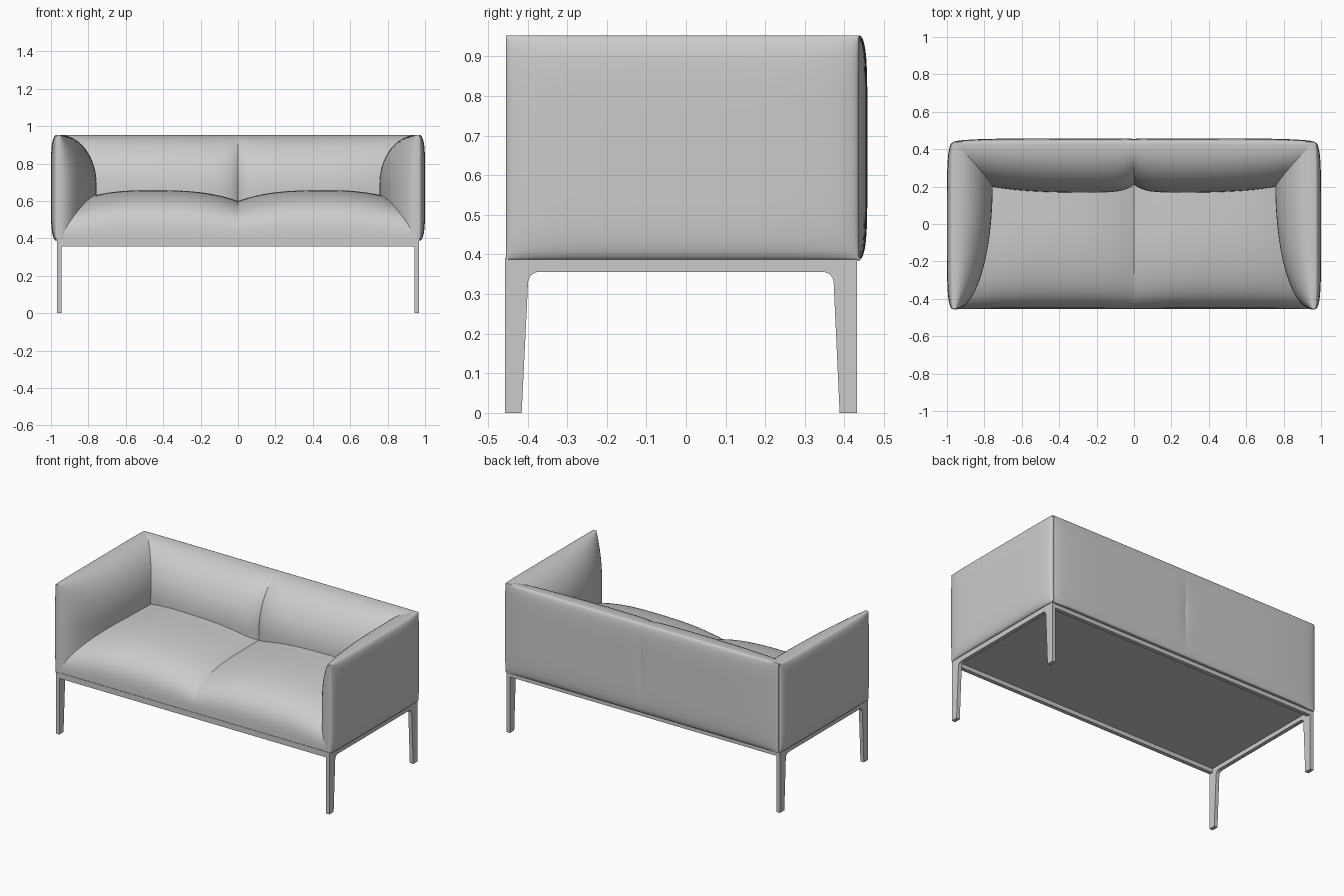
import bpy, bmesh, math

if "Cube" in bpy.data.objects:
    bpy.data.objects.remove(bpy.data.objects["Cube"])

mat = bpy.data.materials.new("light grey")
mat.diffuse_color = (0.6, 0.6, 0.6, 1)
mat.use_nodes = True
mat.node_tree.nodes["Principled BSDF"].inputs["Base Color"].default_value = mat.diffuse_color
BOT, TOP = 0.387, 0.953


def finish(name, bm, angle=40):
    """Mesh to object, mirrored in x, smooth shaded."""
    bmesh.ops.recalc_face_normals(bm, faces=bm.faces)
    me = bpy.data.meshes.new(name)
    bm.to_mesh(me)
    bm.free()
    me.materials.append(mat)
    ob = bpy.data.objects.new(name, me)
    bpy.context.collection.objects.link(ob)
    bpy.ops.object.select_all(action='DESELECT')
    ob.select_set(True)
    bpy.context.view_layer.objects.active = ob
    bpy.ops.object.shade_smooth_by_angle(angle=math.radians(angle))
    m = ob.modifiers.new("mirror", 'MIRROR')
    m.use_mirror_merge = False
    return ob


def grid(bm, fn, n, m):
    """Surface of points fn(s, t) with s, t in 0..1."""
    vs = [[bm.verts.new(fn(i / n, j / m)) for j in range(m + 1)] for i in range(n + 1)]
    for i in range(n):
        for j in range(m):
            bm.faces.new((vs[i][j], vs[i + 1][j], vs[i + 1][j + 1], vs[i][j + 1]))
    return vs


def rim(vs):
    return ([r[0] for r in vs] + vs[-1][1:] + [r[-1] for r in vs[-2::-1]] + vs[0][-2:0:-1])


def slab(name, fa, fb, n=36, m=30):
    """Closed cushion between two surfaces."""
    bm = bmesh.new()
    a, b = rim(grid(bm, fa, n, m)), rim(grid(bm, fb, n, m))
    for k in range(len(a)):
        l = (k + 1) % len(a)
        if abs(a[k].co.x) + abs(a[l].co.x) > 1e-5:      # no cap on the centre seam
            bm.faces.new((a[k], a[l], b[l], b[k]))
    return finish(name, bm)


def ease(t, lo, hi):
    """Spacing that is dense at both ends."""
    return lo + (hi - lo) * (0.5 - 0.5 * math.cos(math.pi * t))


def quarter(v, centre, reach):
    """Quarter-ellipse swelling: 1 at the centre, 0 at the edge."""
    d = max(0.0, (v - centre) / reach)
    return math.sqrt(max(0.0, 1 - d * d))


def bulge(u, v, p=6):
    return math.sqrt(max(0.0, (1 - abs(u) ** p) * (1 - abs(v) ** p)))


# Arms: padded inside, gently bowed outside
def arm_in(s, t):
    y, z = ease(s, -0.455, 0.436), ease(t, BOT, TOP)
    return (0.953 - 0.197 * quarter(-y, -0.2, 0.655) * quarter(z, 0.69, TOP - 0.69), y, z)


def arm_out(s, t):
    y, z = ease(s, -0.455, 0.436), ease(t, BOT, TOP)
    return (0.97 + 0.03 * bulge(ease(s, -1, 1), ease(t, -1, 1)), y, z)


slab("arm", arm_in, arm_out)


# Back: two padded halves with a centre seam
def back_in(s, t):
    x, z = ease(s, 0, 0.962), ease(t, BOT, TOP)
    depth = 0.258 - 0.045 * math.exp(-x / 0.05) - 0.03 * (x / 0.75) ** 4
    return (x, 0.425 - depth * quarter(z, 0.66, TOP - 0.66), z)


def back_out(s, t):
    x, z = ease(s, 0, 0.962), ease(t, BOT, TOP)
    seam = 0.006 * math.exp(-x / 0.03) * (1 - abs(ease(t, -1, 1)))
    return (x, 0.438 + 0.02 * bulge(x / 0.962, ease(t, -1, 1)) - seam, z)


slab("back", back_in, back_out)


# Seat: two puffed halves with rounded front
def seat_top(s, t):
    x = ease(s, 0, 0.957)
    k = 2 * x / 0.957 - 1
    puff = 1 - (0.22 * abs(k) ** 3 if k < 0 else 0.35 * k ** 2.4)
    if t < 0.8:
        a = t / 0.8 * math.pi / 2
        y = 0.1 - 0.552 * max(0.0, math.cos(a)) ** (2 / 3)
        h = math.sin(a) ** (2 / 3)
    else:
        y, h = 0.1 + (t - 0.8), 1.0
    return (x, y, 0.393 + 0.265 * h * puff)


bm = bmesh.new()
grid(bm, seat_top, 40, 40)
finish("seat", bm, 60)


def box(name, x0, x1, y0, y1, z0, z1):
    bm = bmesh.new()
    bmesh.ops.create_cube(bm, size=1)
    for v in bm.verts:
        c = v.co
        v.co = (x0 + (c.x + .5) * (x1 - x0), y0 + (c.y + .5) * (y1 - y0), z0 + (c.z + .5) * (z1 - z0))
    return finish(name, bm)


# Underside panel and long rails
box("underside_panel", 0, 0.965, -0.45, 0.44, 0.383, 0.394)
box("front_rail", 0, 0.945, -0.455, -0.43, 0.357, 0.393)
box("back_rail", 0, 0.945, 0.405, 0.43, 0.357, 0.393)

# Side frame: two tapered legs and a rail with filleted inner corners
RF = 0.028


def fillet(cy, a0, a1):
    cz = 0.356 - RF
    return [(cy + RF * math.cos(math.radians(a0 + (a1 - a0) * i / 6)),
             cz + RF * math.sin(math.radians(a0 + (a1 - a0) * i / 6))) for i in range(7)]


outline = [(-0.457, 0.392), (-0.457, 0.0), (-0.415, 0.0)]
outline += fillet(-0.399 + RF, 180, 90) + fillet(0.373 - RF, 90, 0)
outline += [(0.388, 0.0), (0.432, 0.0), (0.432, 0.392)]
bm = bmesh.new()
face = bm.faces.new([bm.verts.new((0.943, y, z)) for y, z in outline])
ext = bmesh.ops.extrude_face_region(bm, geom=[face], use_keep_orig=True)
for v in ext["geom"]:
    if isinstance(v, bmesh.types.BMVert):
        v.co.x = 0.967
finish("side_frame_with_legs", bm, 30)
